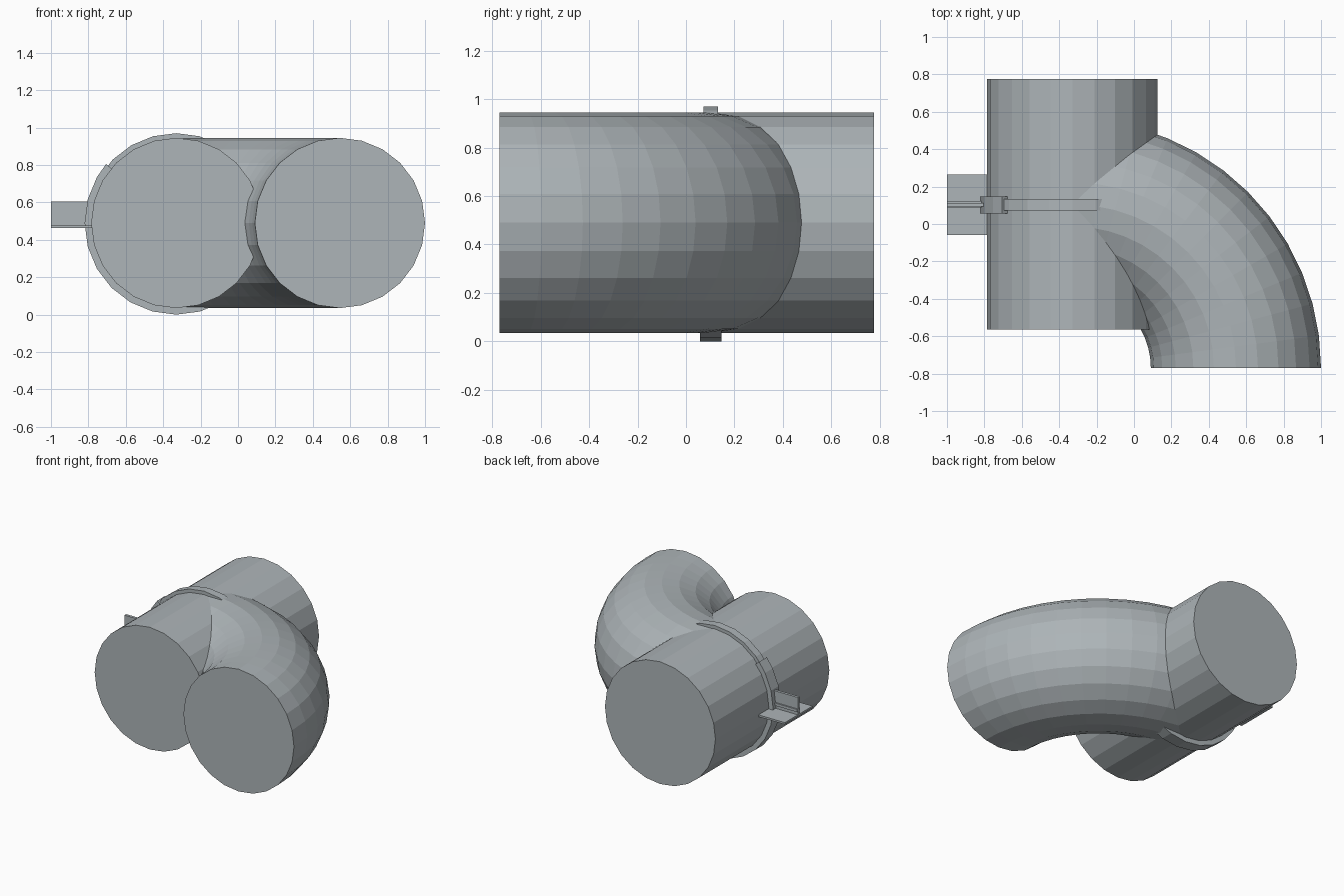
import bpy, bmesh
from math import sin, cos, radians, pi
from mathutils import Vector

cube = bpy.data.objects.get("Cube")
if cube:
    bpy.data.objects.remove(cube)

steel = bpy.data.materials.new("steel_grey")
steel.use_nodes = True
colour = (0.42, 0.46, 0.48, 1)
steel.diffuse_color = colour
steel.node_tree.nodes["Principled BSDF"].inputs["Base Color"].default_value = colour

AXIS_X, AXIS_Z = -0.33, 0.49    # straight pipe axis
RADIUS, SIDES = 0.455, 24
BEND_Y, BEND_R = -0.77, 0.875   # centre and radius of the elbow sweep


def loft(name, rings):
    """Join closed rings of points into a capped solid."""
    bm = bmesh.new()
    loops = [[bm.verts.new(p) for p in ring] for ring in rings]
    n = len(loops[0])
    for a, b in zip(loops, loops[1:]):
        for i in range(n):
            j = (i + 1) % n
            bm.faces.new((a[i], a[j], b[j], b[i]))
    bm.faces.new(loops[0])
    bm.faces.new(loops[-1])
    bmesh.ops.recalc_face_normals(bm, faces=bm.faces)
    mesh = bpy.data.meshes.new(name)
    bm.to_mesh(mesh)
    bm.free()
    mesh.materials.append(steel)
    obj = bpy.data.objects.new(name, mesh)
    bpy.context.collection.objects.link(obj)
    return obj


def circle(centre, u):
    """Pipe section with one axis along u and the other upright."""
    steps = [2 * pi * i / SIDES for i in range(SIDES)]
    return [centre + RADIUS * (u * cos(t) + Vector((0, 0, sin(t)))) for t in steps]


def strap(name, angles, outer, y0, y1):
    """Curved band around the straight pipe."""
    rings = []
    for deg in angles:
        c, s = cos(radians(deg)), sin(radians(deg))
        rings.append([(AXIS_X + r * c, y, AXIS_Z + r * s)
                      for r, y in ((0.44, y0), (outer, y0), (outer, y1), (0.44, y1))])
    return loft(name, rings)


def box(name, x0, x1, y0, y1, z0, z1):
    return loft(name, [[(x0, y0, z), (x1, y0, z), (x1, y1, z), (x0, y1, z)]
                       for z in (z0, z1)])


# Straight pipe
loft("straight_pipe", [circle(Vector((AXIS_X, y, AXIS_Z)), Vector((1, 0, 0)))
                       for y in (-0.565, 0.775)])

# Quarter-turn elbow branching from the pipe
sections = []
for i in range(13):
    t = radians(7.5 * i)
    out = Vector((cos(t), sin(t), 0))
    sections.append(circle(Vector((AXIS_X, BEND_Y, AXIS_Z)) + BEND_R * out, out))
loft("elbow_branch", sections)

# Clamp straps: narrow above, wide below
strap("narrow_strap", range(60, 181, 15), 0.48, 0.073, 0.133)
strap("wide_strap", [140] + list(range(150, 301, 15)), 0.49, 0.057, 0.147)

# Bracket at the side: flat plate, upright web and thin pin
box("bracket_plate", -1, -0.77, -0.06, 0.265, 0.462, 0.476)
box("bracket_web", -1, -0.79, 0.093, 0.113, 0.47, 0.605)
box("bracket_pin", -1, -0.78, 0.088, 0.123, 0.5, 0.52)
